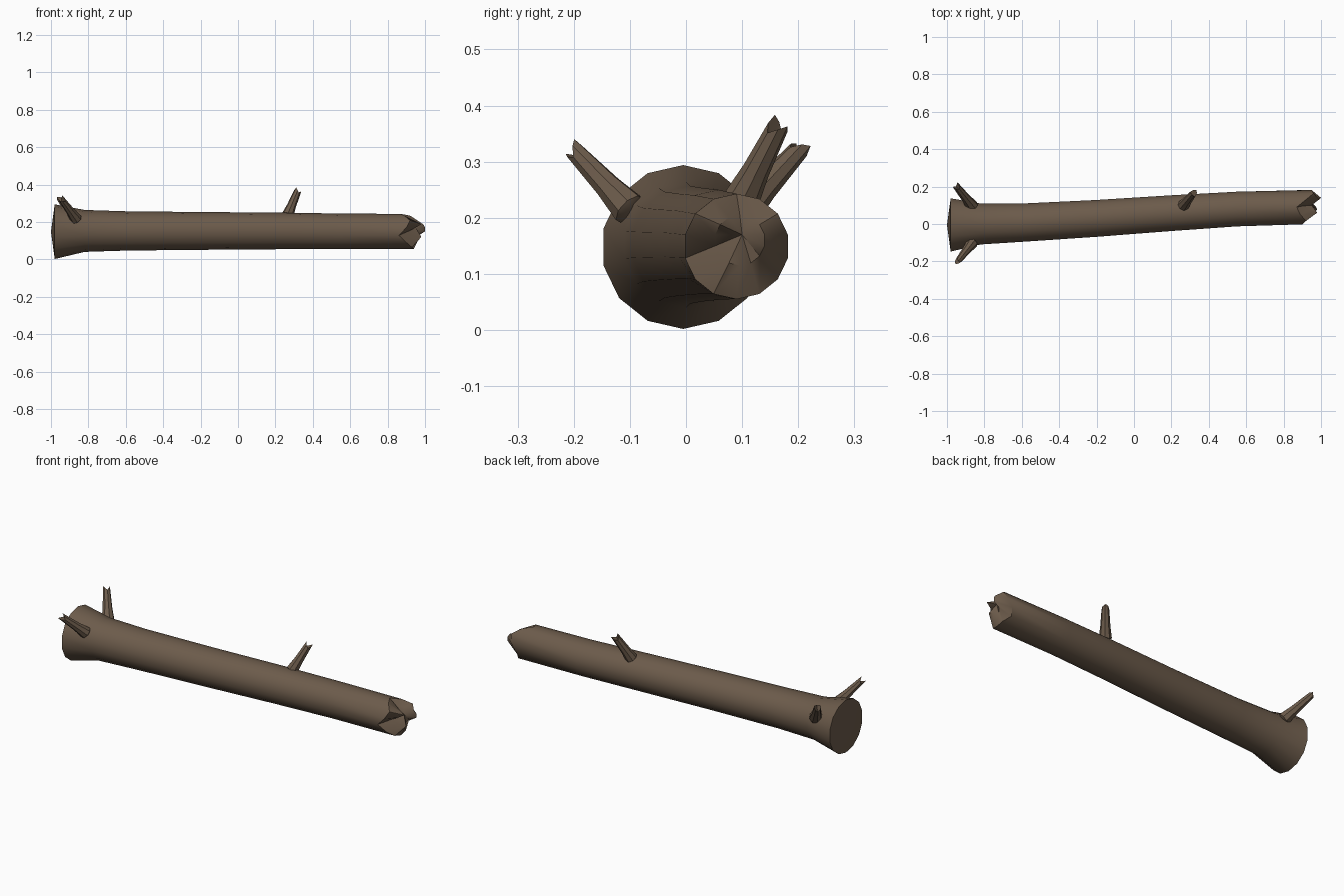
import bpy, math
from mathutils import Vector

if "Cube" in bpy.data.objects:
    bpy.data.objects.remove(bpy.data.objects["Cube"])

bark = bpy.data.materials.new("bark")
bark.diffuse_color = (0.15, 0.105, 0.07, 1)
bark.use_nodes = True
bark.node_tree.nodes["Principled BSDF"].inputs["Base Color"].default_value = bark.diffuse_color


def loft(name, rings, start, end):
    """Skin a list of equal-count rings, closing both ends with fans."""
    n = len(rings[0])
    verts = [p for r in rings for p in r] + [start, end]
    a, b = len(verts) - 2, len(verts) - 1
    last = (len(rings) - 1) * n
    faces = []
    for i in range(n):
        j = (i + 1) % n
        for r in range(len(rings) - 1):
            faces.append((r * n + i, r * n + j, r * n + n + j, r * n + n + i))
        faces.append((a, j, i))
        faces.append((b, last + i, last + j))
    me = bpy.data.meshes.new(name)
    me.from_pydata([tuple(v) for v in verts], [], faces)
    me.materials.append(bark)
    ob = bpy.data.objects.new(name, me)
    bpy.context.collection.objects.link(ob)
    bpy.ops.object.select_all(action='DESELECT')
    ob.select_set(True)
    bpy.context.view_layer.objects.active = ob
    bpy.ops.object.shade_smooth_by_angle(angle=math.radians(40))
    return ob


# Trunk: flared root end, gentle bend, splintered far end
SIDES = 14
angles = [math.pi / 2 + 2 * math.pi * i / SIDES for i in range(SIDES)]


def ring(xs, y, z, r):
    return [Vector((x, y + r * math.cos(t), z + r * math.sin(t)))
            for x, t in zip(xs, angles)]


path = [(-0.98, -0.005, 0.148, 0.146), (-0.82, 0.0, 0.152, 0.112),
        (-0.6, 0.007, 0.152, 0.105), (-0.2, 0.03, 0.152, 0.101),
        (0.2, 0.058, 0.152, 0.098), (0.55, 0.08, 0.15, 0.095)]
rings = [ring([x] * SIDES, y, z, r) for x, y, z, r in path]
# splinter heights, starting at the top and going round by the front
jag = [.87, .89, .92, .90, .86, .90, .93, .94, .94, .91, .92, .95, .96, .92]
inner = [.90, .94, .98, .95, .91, .94, .98, .97, .95, .96, 1.0, 1.0, .99, .94]
rings.append(ring(jag, 0.09, 0.149, 0.094))
rings.append(ring(inner, 0.096, 0.16, 0.045))
loft("trunk", rings, Vector((-1, -0.005, 0.148)), Vector((0.95, 0.1, 0.17)))


# Broken branch stubs: tapered, with a notched hollow tip
def stub(name, base, tip, r0, r1, n=8):
    base, tip = Vector(base), Vector(tip)
    d = (tip - base).normalized()
    u = d.orthogonal().normalized()
    v = d.cross(u)
    length = (tip - base).length

    def circle(f, r, jagged=0):
        return [base + d * (length * f + jagged * (1, .1, -.7, .3)[i % 4])
                + (u * math.cos(2 * math.pi * i / n)
                   + v * math.sin(2 * math.pi * i / n)) * r for i in range(n)]

    loft(name, [circle(0, r0), circle(0.4, (r0 + r1) * 0.48),
                circle(1, r1, 0.016)], base - d * 0.02, tip - d * 0.02)


stub("front_root_stub", (-0.865, -0.1, 0.215), (-0.94, -0.197, 0.317), 0.032, 0.017)
stub("back_root_stub", (-0.865, 0.095, 0.205), (-0.948, 0.2, 0.32), 0.034, 0.018)
stub("upper_stub", (0.265, 0.1, 0.235), (0.317, 0.163, 0.36), 0.032, 0.019)
